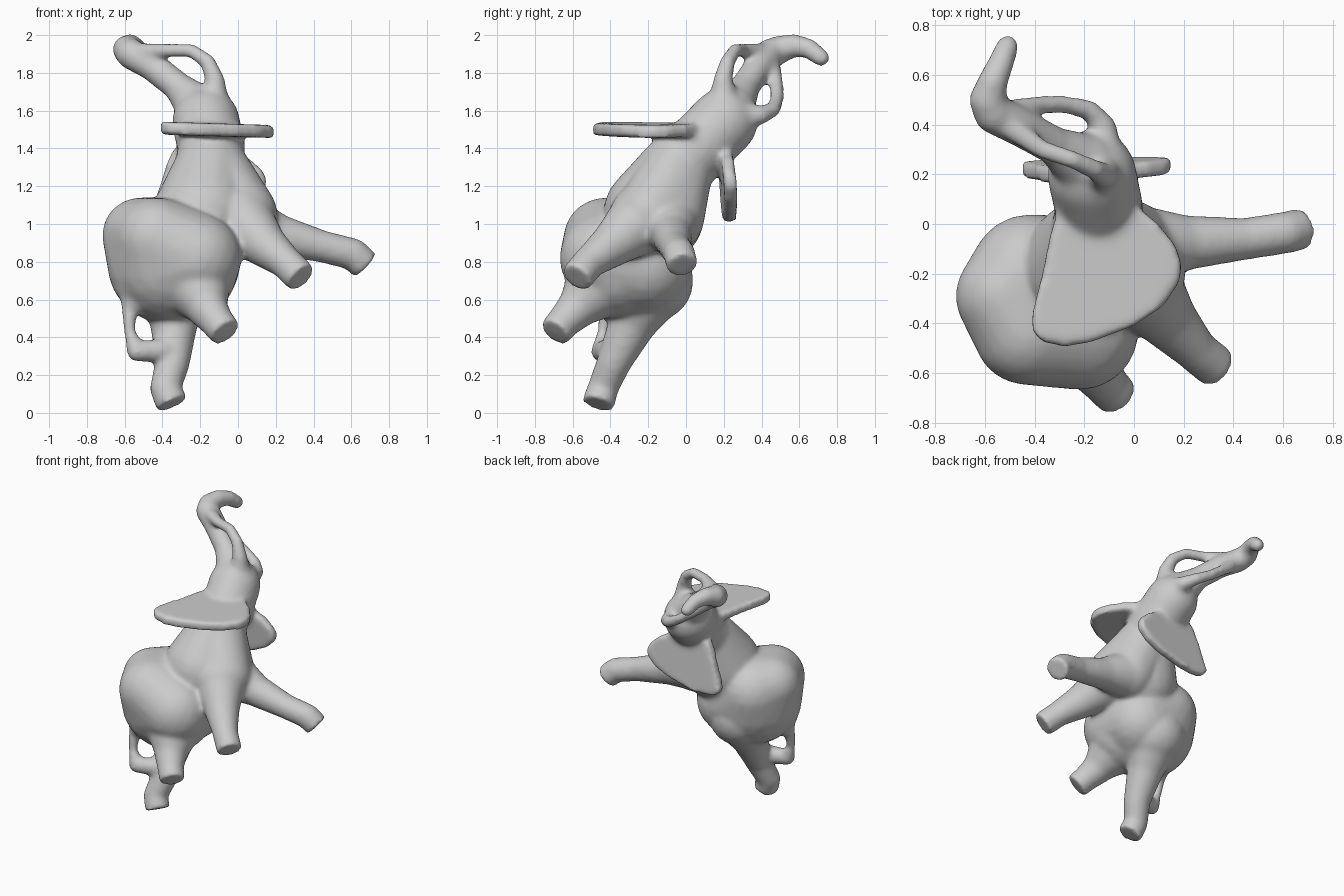
import bpy, bmesh
from mathutils import Vector, Matrix

bm = bmesh.new()


def ball(p, r):
    return bmesh.ops.create_icosphere(bm, subdivisions=3, radius=r,
                                      matrix=Matrix.Translation(p))["verts"]


def hull(balls):
    """Taut skin stretched over several (x, y, z, radius) balls."""
    pts = []
    for x, y, z, r in balls:
        vs = ball((x, y, z), r)
        pts += [v.co.copy() for v in vs]
        bmesh.ops.delete(bm, geom=vs, context='VERTS')
    verts = [bm.verts.new(p) for p in pts]
    res = bmesh.ops.convex_hull(bm, input=verts)
    inner = {g for g in res["geom_interior"] + res["geom_unused"]
             if isinstance(g, bmesh.types.BMVert)}
    bmesh.ops.delete(bm, geom=list(inner), context='VERTS')


def chain(points, flat=False):
    """Tapered limb through (x, y, z, radius) points; flat leaves a cut sole at the end."""
    for i, (x, y, z, r) in enumerate(points):
        p = Vector((x, y, z))
        if not (flat and i == len(points) - 1):
            ball(p, r)
        if i:
            q = Vector(points[i - 1][:3])
            d = p - q
            m = Matrix.Translation((p + q) / 2) @ d.to_track_quat('Z', 'Y').to_matrix().to_4x4()
            bmesh.ops.create_cone(bm, cap_ends=True, segments=24, radius1=points[i - 1][3],
                                  radius2=r, depth=d.length, matrix=m)


def ear(place, t=0.034):
    """Flat ear slab; place maps outline (u, v) and thickness w to space."""
    outline = [(-0.30, 0.08), (-0.34, -0.05), (-0.37, -0.2), (-0.41, -0.36), (-0.41, -0.43),
               (-0.37, -0.475), (-0.28, -0.495), (-0.17, -0.475), (0.0, -0.41), (0.12, -0.33),
               (0.18, -0.24), (0.195, -0.17), (0.17, -0.09), (0.10, 0.0), (0.0, 0.08)]
    lo = [bm.verts.new(place(u, v, -t)) for u, v in outline]
    hi = [bm.verts.new(place(u, v, t)) for u, v in outline]
    n = len(outline)
    faces = [bm.faces.new(lo[::-1]), bm.faces.new(hi)]
    faces += [bm.faces.new((lo[i], lo[(i + 1) % n], hi[(i + 1) % n], hi[i])) for i in range(n)]
    bmesh.ops.recalc_face_normals(bm, faces=faces)


# rump
hull([(-0.36, -0.30, 0.80, 0.335), (-0.52, -0.29, 0.94, 0.20), (-0.43, -0.43, 0.92, 0.22),
      (-0.42, -0.20, 0.90, 0.24), (-0.22, -0.43, 0.82, 0.24), (-0.24, -0.22, 0.78, 0.25)])
# torso from waist over the shoulders to the neck
hull([(-0.18, -0.17, 1.05, 0.27), (-0.15, -0.06, 1.28, 0.195)])
hull([(0.02, -0.19, 1.05, 0.19), (-0.14, -0.03, 1.32, 0.18), (-0.03, -0.09, 1.04, 0.19)])
# neck and head
chain([(-0.15, -0.06, 1.28, 0.19), (-0.14, 0.06, 1.40, 0.178), (-0.17, 0.20, 1.54, 0.18)])
# front legs
chain([(-0.02, -0.09, 1.02, 0.18), (0.22, -0.075, 0.94, 0.11), (0.45, -0.06, 0.88, 0.085),
       (0.61, -0.035, 0.84, 0.085), (0.675, -0.02, 0.78, 0.085)], True)
chain([(0.00, -0.22, 1.03, 0.19), (0.14, -0.39, 0.89, 0.12), (0.25, -0.51, 0.80, 0.088),
       (0.335, -0.58, 0.715, 0.088)], True)
# hind legs
chain([(-0.26, -0.38, 0.76, 0.26), (-0.16, -0.58, 0.55, 0.11), (-0.11, -0.65, 0.48, 0.09),
       (-0.065, -0.695, 0.425, 0.088)], True)
chain([(-0.33, -0.18, 0.70, 0.22), (-0.34, -0.29, 0.46, 0.125), (-0.345, -0.38, 0.27, 0.092),
       (-0.385, -0.44, 0.13, 0.082), (-0.348, -0.465, 0.045, 0.088)], True)
# tail curled onto the hind leg
chain([(-0.50, -0.36, 0.70, 0.16), (-0.575, -0.42, 0.53, 0.042), (-0.575, -0.44, 0.43, 0.03),
       (-0.535, -0.45, 0.325, 0.055), (-0.40, -0.41, 0.33, 0.065)])
# trunk
chain([(-0.20, 0.24, 1.61, 0.13), (-0.32, 0.315, 1.73, 0.078), (-0.46, 0.39, 1.84, 0.078),
       (-0.565, 0.445, 1.90, 0.082), (-0.59, 0.50, 1.925, 0.075), (-0.57, 0.57, 1.945, 0.062),
       (-0.535, 0.65, 1.93, 0.053), (-0.51, 0.715, 1.88, 0.047)])
# tusks looping back onto the trunk
chain([(-0.13, 0.20, 1.64, 0.09), (-0.12, 0.195, 1.76, 0.052), (-0.16, 0.22, 1.86, 0.041),
       (-0.25, 0.26, 1.92, 0.037), (-0.37, 0.30, 1.92, 0.038), (-0.50, 0.39, 1.91, 0.05)])
chain([(-0.13, 0.29, 1.57, 0.09), (-0.12, 0.39, 1.575, 0.052), (-0.18, 0.46, 1.605, 0.041),
       (-0.28, 0.482, 1.66, 0.037), (-0.39, 0.48, 1.74, 0.038), (-0.51, 0.45, 1.84, 0.05)])
# ears
ear(lambda u, v, w: (u, v, 1.495 - 0.03 * u + w))
ear(lambda u, v, w: (u - 0.04, 0.215 - 0.06 * v + 0.05 * u + w, 0.68 * v + 1.345))

me = bpy.data.meshes.new("elephant")
bm.to_mesh(me)
bm.free()
ob = bpy.data.objects.new("elephant", me)
bpy.context.collection.objects.link(ob)

# fuse all parts into one soft skin
rm = ob.modifiers.new("fuse", 'REMESH')
rm.mode = 'VOXEL'
rm.voxel_size = 0.014
rm.use_smooth_shade = True
sm = ob.modifiers.new("soften", 'SMOOTH')
sm.factor = 0.5
sm.iterations = 16
